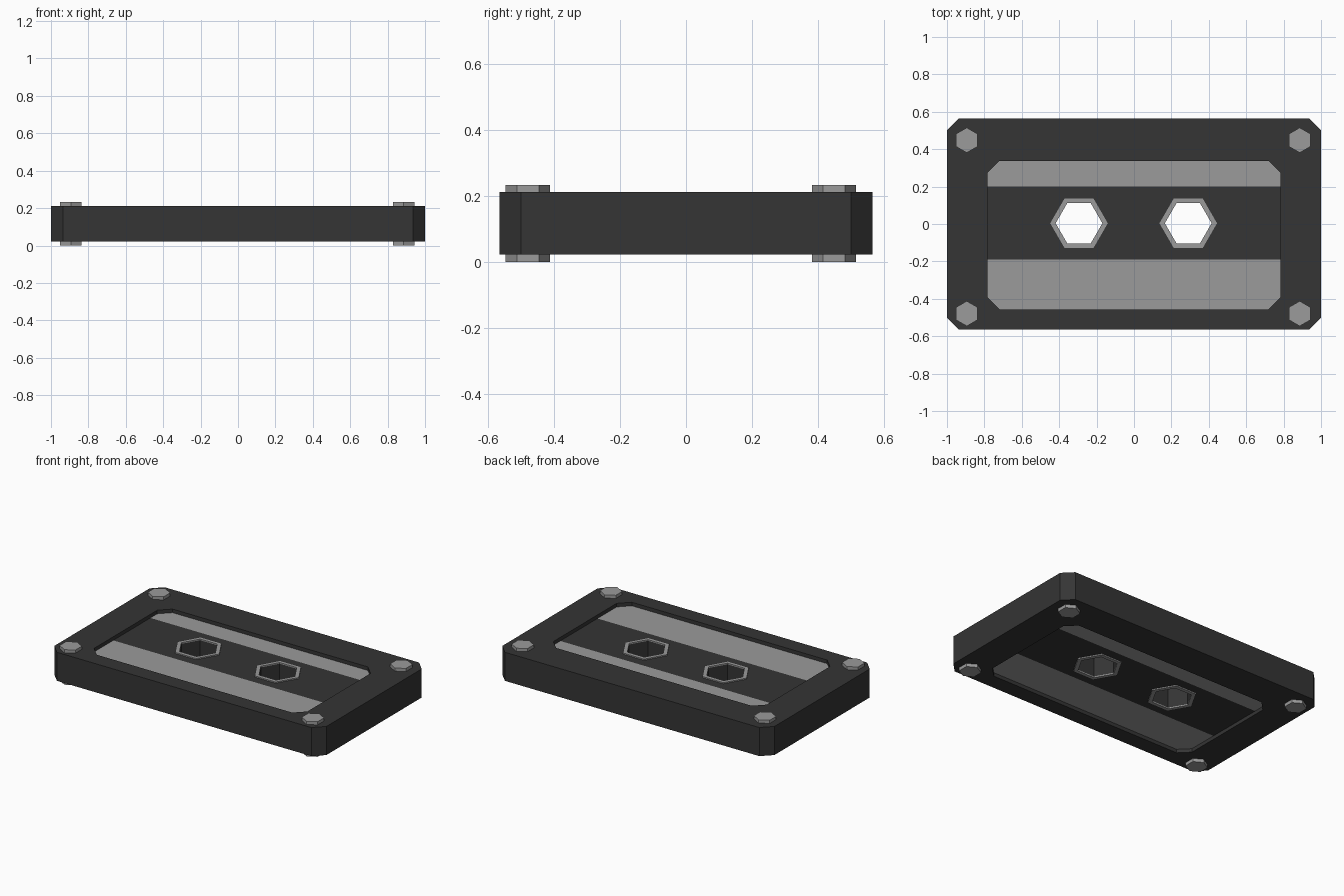
import bpy, bmesh, math

if "Cube" in bpy.data.objects:
    bpy.data.objects.remove(bpy.data.objects["Cube"])

Z0, Z1, TOP = 0.022, 0.212, 0.233      # body underside, body top, bolt top
RECESS = 0.024                         # depth of the window recess on each face
F0, F1 = Z0 + RECESS, Z1 - RECESS      # window panel underside and top


def material(name, value):
    m = bpy.data.materials.new(name)
    m.diffuse_color = (value, value, value, 1)
    m.use_nodes = True
    m.node_tree.nodes["Principled BSDF"].inputs["Base Color"].default_value = m.diffuse_color
    return m


dark = material("dark grey", 0.035)
light = material("light grey", 0.325)


def hexagon(x, y, r, turn=0):
    return [(x + r * math.cos(turn + i * math.pi / 3),
             y + r * math.sin(turn + i * math.pi / 3)) for i in range(6)]


def chamfered(x0, x1, y0, y1, c):
    return [(x0 + c, y0), (x1 - c, y0), (x1, y0 + c), (x1, y1 - c),
            (x1 - c, y1), (x0 + c, y1), (x0, y1 - c), (x0, y0 + c)]


def slab(name, loops, z0, z1, mat):
    """Extrude an outline (first loop) with holes (other loops) from z0 to z1."""
    cu = bpy.data.curves.new(name, 'CURVE')
    cu.dimensions = '2D'
    cu.fill_mode = 'BOTH'
    cu.extrude = (z1 - z0) / 2
    for pts in loops:
        s = cu.splines.new('POLY')
        s.points.add(len(pts) - 1)
        for p, (x, y) in zip(s.points, pts):
            p.co = (x, y, 0, 1)
        s.use_cyclic_u = True
    ob = bpy.data.objects.new(name, cu)
    bpy.context.collection.objects.link(ob)
    bpy.ops.object.select_all(action='DESELECT')
    ob.select_set(True)
    bpy.context.view_layer.objects.active = ob
    bpy.ops.object.convert(target='MESH')
    ob = bpy.context.view_layer.objects.active
    bm = bmesh.new()
    bm.from_mesh(ob.data)
    bmesh.ops.remove_doubles(bm, verts=bm.verts, dist=1e-5)
    bmesh.ops.recalc_face_normals(bm, faces=bm.faces)
    bmesh.ops.translate(bm, verts=bm.verts, vec=(0, 0, (z0 + z1) / 2))
    for f in bm.faces:
        f.smooth = False
        f.material_index = 0
    bm.to_mesh(ob.data)
    bm.free()
    ob.data.materials.clear()
    ob.data.materials.append(mat)
    return ob


# Outer frame with the window opening
X, Y0, Y1, C = 0.784, -0.457, 0.338, 0.066
LO, HI = -0.19, 0.20                   # edges of the dark middle band
slab("outer_frame", [chamfered(-1, 1, -0.565, 0.565, 0.065),
                     chamfered(-X, X, Y0, Y1, C)], Z0, Z1, dark)

# Recessed panels: dark middle band with reel holes, light strips either side
HOLES = ((-0.294, "left"), (0.29, "right"))
HY, R_IN, R_OUT = 0.004, 0.125, 0.154
slab("middle_band", [[(-X, LO), (X, LO), (X, HI), (-X, HI)]]
     + [hexagon(x, HY, R_IN) for x, _ in HOLES], F0, F1, dark)
slab("upper_strip", [[(-X, HI), (X, HI), (X, Y1 - C), (X - C, Y1),
                      (-X + C, Y1), (-X, Y1 - C)]], F0, F1, light)
slab("lower_strip", [[(X, LO), (-X, LO), (-X, Y0 + C), (-X + C, Y0),
                      (X - C, Y0), (X, Y0 + C)]], F0, F1, light)

# Reel hole rims on both faces
for x, side in HOLES:
    rim = [hexagon(x, HY, R_OUT), hexagon(x, HY, R_IN)]
    slab(f"{side}_rim_top", rim, F1, F1 + 0.008, light)
    slab(f"{side}_rim_bottom", rim, F0 - 0.008, F0, light)

# Hexagonal bolt heads at the corners, both faces
for x, side in ((-0.894, "left"), (0.886, "right")):
    for y, end in ((-0.479, "front"), (0.448, "back")):
        head = [hexagon(x, y, 0.067, math.pi / 2)]
        slab(f"{side}_{end}_bolt_top", head, Z1, TOP, light)
        slab(f"{side}_{end}_bolt_bottom", head, 0, Z0, light)
